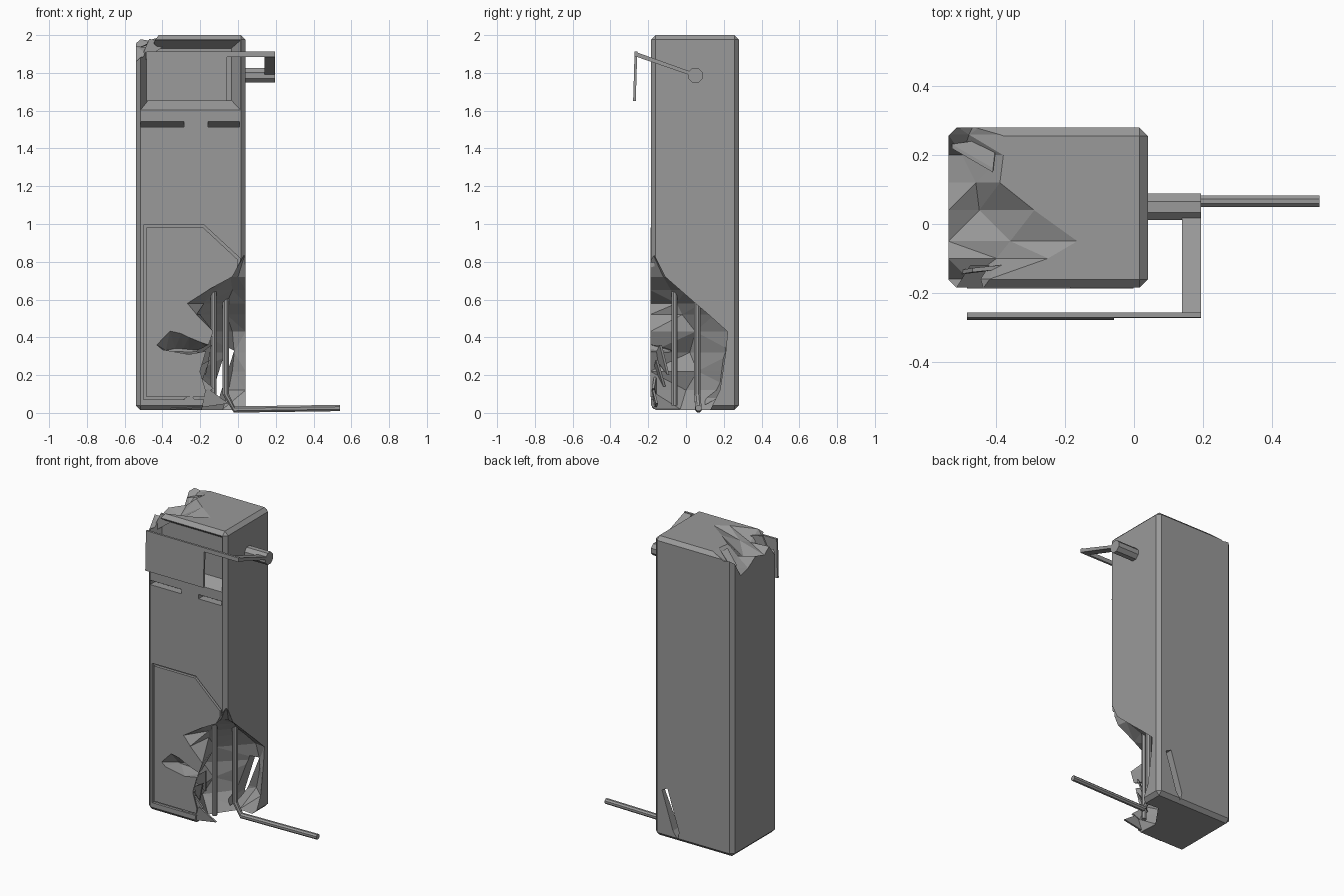
import bpy, bmesh, math
from mathutils import Vector

if "Cube" in bpy.data.objects:
    bpy.data.objects.remove(bpy.data.objects["Cube"])

# Dark grey finish
grey = bpy.data.materials.new("dark_grey")
grey.diffuse_color = (.32, .32, .32, 1)
grey.use_nodes = True
grey.node_tree.nodes["Principled BSDF"].inputs["Base Color"].default_value = grey.diffuse_color


def loft(name, rings):
    """Closed flat-faced solid skinned through rings with equal point counts."""
    bm = bmesh.new()
    rows = [[bm.verts.new(p) for p in ring] for ring in rings]
    n = len(rows[0])
    for a, b in zip(rows, rows[1:]):
        for i in range(n):
            j = (i + 1) % n
            bm.faces.new((a[i], a[j], b[j], b[i]))
    bm.faces.new(rows[0])
    bm.faces.new(rows[-1])
    bmesh.ops.recalc_face_normals(bm, faces=bm.faces)
    bmesh.ops.triangulate(bm, faces=[f for f in bm.faces])
    bmesh.ops.dissolve_limit(bm, angle_limit=0.002, verts=bm.verts, edges=bm.edges)
    me = bpy.data.meshes.new(name)
    bm.to_mesh(me)
    bm.free()
    me.materials.append(grey)
    ob = bpy.data.objects.new(name, me)
    bpy.context.collection.objects.link(ob)
    return ob


def ring_y(outline, y):
    return [(x, y, z) for x, z in outline]


def rect(x0, x1, z0, z1):
    return [(x0, z0), (x1, z0), (x1, z1), (x0, z1)]


def plate(name, outline, y0, y1):
    return loft(name, [ring_y(outline, y0), ring_y(outline, y1)])


def apply(ob, mod):
    bpy.context.view_layer.objects.active = ob
    bpy.ops.object.modifier_apply(modifier=mod.name)


def cut(ob, cutter):
    m = ob.modifiers.new("cut", 'BOOLEAN')
    m.operation, m.solver, m.object = 'DIFFERENCE', 'EXACT', cutter
    apply(ob, m)


def rod(name, points, r, sides=8):
    """Round bar swept along a path of points."""
    pts = [Vector(p) for p in points]
    rings = []
    for i, p in enumerate(pts):
        t = (pts[min(i + 1, len(pts) - 1)] - pts[max(i - 1, 0)]).normalized()
        u = Vector((0, 1, 0)) - t * t.y
        u.normalize()
        v = t.cross(u)
        rings.append([p + r * (u * math.cos(a) + v * math.sin(a))
                      for a in (2 * math.pi * (k + .5) / sides for k in range(sides))])
    return loft(name, rings)


# Cabinet with chamfered edges
body = plate("cabinet", rect(-.54, .04, .015, 2.0), -.185, .28)
bev = body.modifiers.new("chamfer", 'BEVEL')
bev.width, bev.segments = .024, 1
apply(body, bev)

cutters = []
# Sloped display recess
cutters.append(loft("display_recess", [ring_y(rect(-.525, .025, 1.592, 1.983), -.2),
                                       ring_y(rect(-.475, -.035, 1.655, 1.93), -.12)]))
# Wedge slots below the display
for x0, x1 in ((-.515, -.285), (-.16, .008)):
    cutters.append(loft("slot", [ring_y(rect(x0, x1, 1.513, 1.542), -.2),
                                 ring_y(rect(x0, x1, 1.513, 1.542), -.184),
                                 ring_y(rect(x0, x1, 1.513, 1.517), -.135)]))
# Door pocket
cutters.append(plate("door_pocket", [(-.5, .07), (.01, .07), (.01, .82), (-.18, .995), (-.5, .995)],
                     -.22, -.168))
door = plate("door", [(-.485, .085), (-.002, .085), (-.002, .812), (-.185, .982), (-.485, .982)],
             -.187, -.16)

# Torn crater in the lower front right corner: z, front x, inner a, inner b, right y
tear = [(-.05, -.16, -.15, -.05, -.06, .06, .10), (.02, -.19, -.20, -.03, -.08, .14, .13),
        (.12, -.17, -.26, .00, -.05, .265, .18), (.22, -.20, -.22, .06, -.03, .265, .195),
        (.32, -.17, -.27, .02, -.02, .255, .21), (.43, -.13, -.20, .05, -.03, .23, .22),
        (.52, -.22, -.20, -.02, -.06, .15, .12), (.58, -.27, -.18, -.05, -.06, .08, .05),
        (.65, -.16, -.12, -.08, -.03, .00, -.03), (.72, -.03, -.04, -.12, .00, -.10, -.11),
        (.84, .03, .035, -.175, .037, -.172, -.17)]
crater = loft("crater", [[(.12, -.3, z), (fx, -.3, z), (fx, -.19, z), (ax, ay, z), (bx, by, z),
                          (.04, ry, z), (.12, ry, z)] for z, fx, ax, ay, bx, by, ry in tear])
# Overhung dent running into the crater
dent_shape = [(-.43, .36), (-.4, .335), (-.26, .31), (-.1, .34), (-.2, .375), (-.26, .4), (-.3, .42), (-.36, .433)]
dent = loft("dent", [ring_y(dent_shape, -.25), ring_y(dent_shape, -.186),
                     ring_y([(-.27 + .7 * (x + .27), .325 + .15 * (z - .325)) for x, z in dent_shape], -.08)])
# Slit through the back wall
slit = plate("slit", [(-.02, .33), (-.06, .35), (-.145, .08), (-.135, .03), (-.1, .08)], .1, .33)
# Crushed top left edge: y, left z, inner x, inner z, right x
crush_rows = [(-.25, 1.88, -.50, 1.92, -.43), (-.16, 1.86, -.48, 1.90, -.42),
              (-.10, 1.94, -.40, 1.93, -.25), (-.05, 1.90, -.36, 1.95, -.165),
              (.04, 1.93, -.45, 1.90, -.29), (.12, 1.88, -.46, 1.94, -.39),
              (.20, 1.86, -.50, 1.90, -.38), (.26, 1.96, -.48, 1.96, -.38),
              (.30, 1.995, -.46, 1.98, -.42)]
crush = loft("crush", [[(-.65, y, 2.1), (-.65, y, zl), (-.54, y, zl), (xm, y, zm), (xr, y, 2.0),
                        (xr + .01, y, 2.1)] for y, zl, xm, zm, xr in crush_rows])
cutters += [crater, dent, slit, crush]
for c in cutters:
    cut(body, c)
for c in (crater, dent):
    cut(door, c)
for c in cutters:
    bpy.data.objects.remove(c)

# Exposed rods: one upright, one bent out along the floor
rod("upright_rod", [(-.13, -.06, .04), (-.13, -.06, .67)], .017)
rod("bent_rod", [(-.065, .06, .63), (-.065, .06, .1), (-.02, .066, .018), (.54, .066, .026)], .018)

# Torn splinters along the crater and the crushed edge
splinters = [((-.26, -.17, .02), (-.16, -.18, .13), (-.05, -.16, .05)),
             ((-.36, -.17, .02), (-.25, -.18, .1), (-.2, -.18, .03)),
             ((-.22, -.17, .3), (-.14, -.14, .36), (-.17, -.1, .2)),
             ((-.22, -.17, .24), (-.15, -.16, .28), (-.2, -.12, .14)),
             ((-.2, -.17, .19), (-.13, -.18, .13), (-.21, -.16, .08)),
             ((-.53, .22, 1.93), (-.4, .24, 1.98), (-.41, .15, 1.99)),
             ((-.53, -.15, 1.84), (-.47, -.14, 1.98), (-.37, -.13, 1.96))]
for tri in splinters:
    loft("splinter", [tri, [(x, y + .012, z) for x, y, z in tri]])

# Side pivot, arm and raised visor plate
rod("pivot", [(.03, .05, 1.787), (.195, .05, 1.787)], .042, 8)
arm = [(-.27, 1.912), (.03, 1.805), (.03, 1.785), (-.27, 1.888)]
loft("visor_arm", [[(x, y, z) for y, z in arm] for x in (.14, .195)])
visor = [(-.485, 1.65), (-.058, 1.65), (-.058, 1.885), (.195, 1.885), (.195, 1.912), (-.485, 1.912)]
lean = .03
loft("visor", [[(x, y - lean * (1.912 - z), z) for x, z in visor] for y in (-.272, -.258)])
